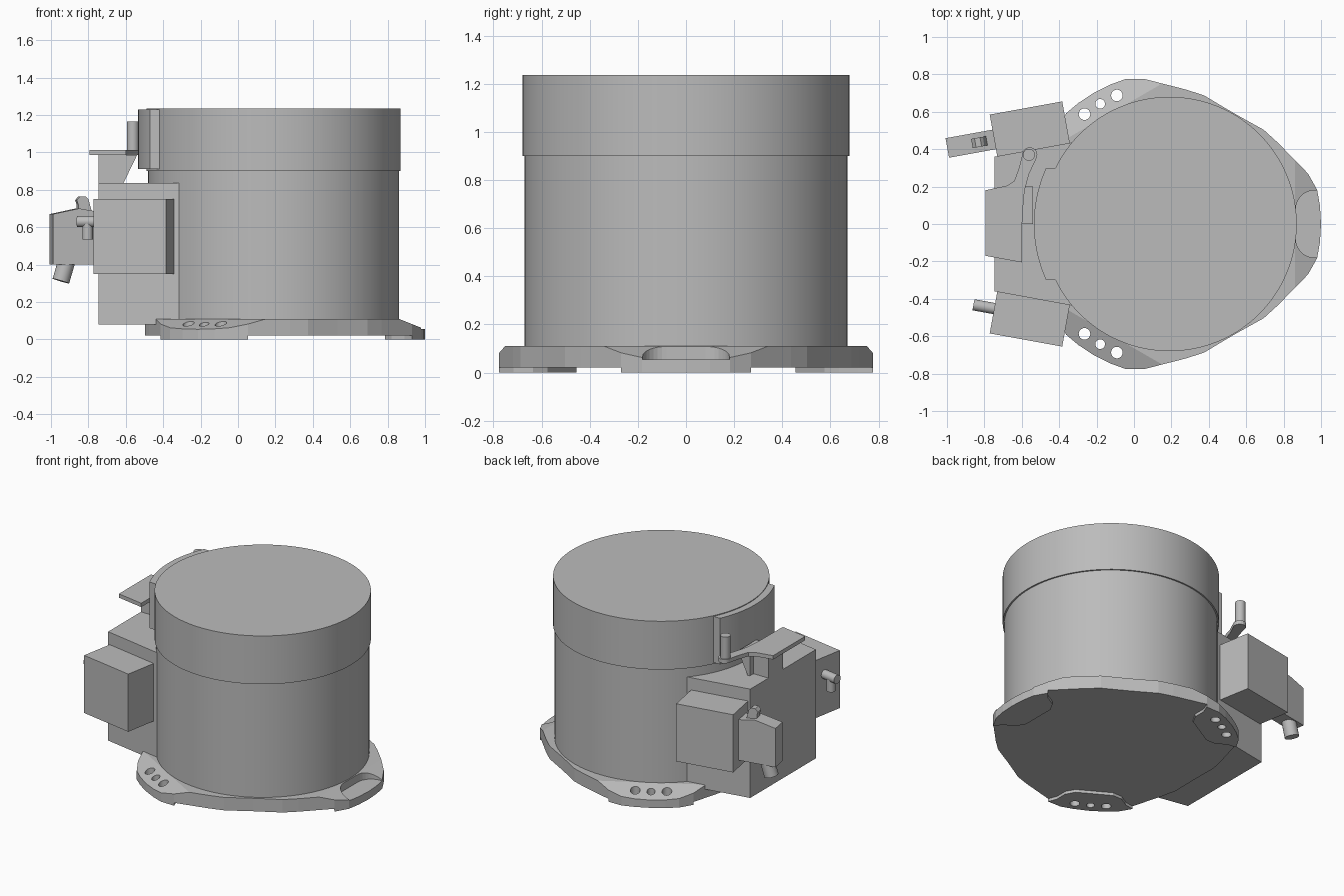
import bpy, bmesh
from math import radians, sin, cos, pi
from mathutils import Matrix, Vector

cube = bpy.data.objects.get("Cube")
if cube:
    bpy.data.objects.remove(cube, do_unlink=True)

grey = bpy.data.materials.new("plain grey")
grey.use_nodes = True
grey.diffuse_color = (0.5, 0.5, 0.5, 1)
grey.node_tree.nodes["Principled BSDF"].inputs["Base Color"].default_value = (0.5, 0.5, 0.5, 1)

CX = 0.19                                   # axis of the round body
AXIS = Matrix.Translation((CX, 0, 0))
UPRIGHT = Matrix.Rotation(pi / 2, 4, 'X')   # turns an xy profile into an xz one


def finish(name, bm, smooth=False):
    bmesh.ops.recalc_face_normals(bm, faces=bm.faces[:])
    mesh = bpy.data.meshes.new(name)
    bm.to_mesh(mesh)
    bm.free()
    mesh.materials.append(grey)
    ob = bpy.data.objects.new(name, mesh)
    bpy.context.collection.objects.link(ob)
    if smooth:
        bpy.ops.object.select_all(action='DESELECT')
        ob.select_set(True)
        bpy.context.view_layer.objects.active = ob
        bpy.ops.object.shade_smooth_by_angle(angle=radians(30))
    return ob


def prism_mesh(points, low, high):
    bm = bmesh.new()
    face = bm.faces.new([bm.verts.new((x, y, low)) for x, y in points])
    new = bmesh.ops.extrude_face_region(bm, geom=[face])["geom"]
    verts = [g for g in new if isinstance(g, bmesh.types.BMVert)]
    bmesh.ops.translate(bm, verts=verts, vec=(0, 0, high - low))
    return bm


def prism(name, points, low, high, matrix=Matrix(), smooth=False):
    bm = prism_mesh(points, low, high)
    bm.transform(matrix)
    return finish(name, bm, smooth)


def rod(name, start, end, radius, matrix=Matrix(), sides=32):
    a, b = Vector(start), Vector(end)
    bm = bmesh.new()
    bmesh.ops.create_cone(bm, cap_ends=True, segments=sides, radius1=radius,
                          radius2=radius, depth=(b - a).length)
    turn = (b - a).to_track_quat('Z', 'Y').to_matrix().to_4x4()
    bm.transform(matrix @ Matrix.Translation((a + b) / 2) @ turn)
    return finish(name, bm, True)


def rect(x0, x1, y0, y1):
    return [(x0, y0), (x1, y0), (x1, y1), (x0, y1)]


def cut(target, cutter):
    mod = target.modifiers.new("cut", 'BOOLEAN')
    mod.operation = 'DIFFERENCE'
    mod.solver = 'EXACT'
    mod.object = cutter
    bpy.context.view_layer.objects.active = target
    bpy.ops.object.modifier_apply(modifier=mod.name)
    bpy.data.objects.remove(cutter, do_unlink=True)


def arc(cx, cy, r, start, end, steps):
    return [(cx + r * cos(radians(start + (end - start) * i / steps)),
             cy + r * sin(radians(start + (end - start) * i / steps)))
            for i in range(steps + 1)]


# Round housing and lid
rod("housing", (CX, 0, 0.06), (CX, 0, 0.905), 0.67, sides=128)
rod("lid", (CX, 0, 0.9), (CX, 0, 1.235), 0.68, sides=128)

# Three-lobed base flange
half = [(0, 0.81), (7, 0.81), (13, 0.81), (20, 0.788), (37, 0.724), (45, 0.712), (60, 0.685)]
third = half + [(120 - a, r) for a, r in half[-2:0:-1]]
outline = [(r * cos(radians(a + k)), r * sin(radians(a + k)))
           for k in (0, 120, 240) for a, r in third]
bm = prism_mesh(outline, 0.02, 0.11)
for k in (0, 120, 240):
    # sloped top on each lobe
    out = Matrix.Rotation(radians(k), 3, 'Z') @ Vector((1, 0, 0))
    cutgeom = bm.verts[:] + bm.edges[:] + bm.faces[:]
    bmesh.ops.bisect_plane(bm, geom=cutgeom, plane_co=out * 0.67 + Vector((0, 0, 0.11)),
                           plane_no=out * 0.4 + Vector((0, 0, 1)), clear_outer=True)
    bmesh.ops.holes_fill(bm, edges=[e for e in bm.edges if e.is_boundary], sides=0)
bm.transform(AXIS)
flange = finish("base_flange", bm)

# Recessed foot, pad and bolt holes on each lobe
recess = ([(0.9, -0.18)] + [(0.9, 0.18)] + arc(0.775, 0.08, 0.1, 90, 180, 8)
          + arc(0.775, -0.08, 0.1, 180, 270, 8))
tip = [(r * cos(radians(a)), r * sin(radians(a))) for a, r in half[:4]]
edge = tip + [(0.70, 0.22), (0.63, 0.18), (0.595, 0.12)]
pad_shape = edge + [(x, -y) for x, y in edge[:0:-1]]
for k, side in ((0, "side"), (120, "rear"), (240, "front")):
    spin = AXIS @ Matrix.Rotation(radians(k), 4, 'Z')
    cut(flange, prism("recess_cutter", recess, 0.055, 0.3, spin))
    pad = prism(side + "_foot_pad", pad_shape, 0, 0.021, spin)
    for x, y, r in ((0.736, -0.1, 0.031), (0.742, 0, 0.026), (0.736, 0.1, 0.031)):
        for part in (flange, pad):
            cut(part, rod("hole_cutter", (x, y, -0.1), (x, y, 0.2), r, spin, 24))

# Curved cover strip beside the lid
prism("cover_strip", arc(CX, 0, 0.725, 155.6, 204.4, 24) + [(-0.41, -0.3), (-0.41, 0.3)],
      0.91, 1.23, smooth=True)

# Main equipment box
prism("equipment_box", [(-0.745, -0.36), (-0.31, -0.44), (-0.2, -0.44),
                        (-0.2, 0.44), (-0.31, 0.44), (-0.745, 0.36)], 0.08, 0.835)

# Slanted side boxes
pods = {}
for side, s in (("front", -1), ("rear", 1)):
    pods[side] = (Matrix.Translation((-0.557, 0.507 * s, 0))
                  @ Matrix.Rotation(radians(10.3 * s), 4, 'Z'))
    prism(side + "_side_box", rect(-0.197, 0.197, -0.115, 0.115), 0.35, 0.75, pods[side])

# Rear plug with clip and cable gland
rear = pods["rear"] @ Matrix.Translation((0, -0.02, 0))
plug = [(-0.452, 0.4), (-0.19, 0.4), (-0.19, 0.68), (-0.31, 0.7), (-0.452, 0.67)]
prism("rear_plug", plug, -0.053, 0.053, rear @ UPRIGHT)
clip = [(-0.31, 0.66), (-0.23, 0.66), (-0.255, 0.75), (-0.27, 0.765),
        (-0.3, 0.765), (-0.318, 0.745), (-0.31, 0.72)]
prism("plug_clip", clip, -0.025, 0.025, rear @ UPRIGHT)
rod("cable_gland", (-0.365, 0, 0.43), (-0.4, 0, 0.312), 0.046, rear)

# Front tee fitting
front = pods["front"] @ Matrix.Translation((0, 0.02, 0))
rod("tee_fitting", (-0.31, 0, 0.63), (-0.19, 0, 0.63), 0.03, front)
rod("tee_stem", (-0.255, 0, 0.535), (-0.255, 0, 0.63), 0.028, front)

# Lever plate, support and knob above the box
lever = ([(-0.795, -0.17), (-0.6, -0.205), (-0.597, 0.05), (-0.585, 0.18), (-0.56, 0.27)]
         + arc(-0.557, 0.37, 0.04, -20, 180, 10)
         + [(-0.615, 0.3), (-0.64, 0.23), (-0.68, 0.205), (-0.795, 0.18)])
prism("lever_plate", lever, 0.985, 1.012)
prism("lever_support", rect(-0.745, -0.62, 0, 0.16), 0.83, 0.99)
prism("lever_gusset", [(-0.63, 0.83), (-0.615, 0.83), (-0.54, 0.985), (-0.63, 0.985)],
      -0.2, 0, UPRIGHT)
rod("lever_knob", (-0.562, 0.37, 0.99), (-0.562, 0.37, 1.165), 0.032)
